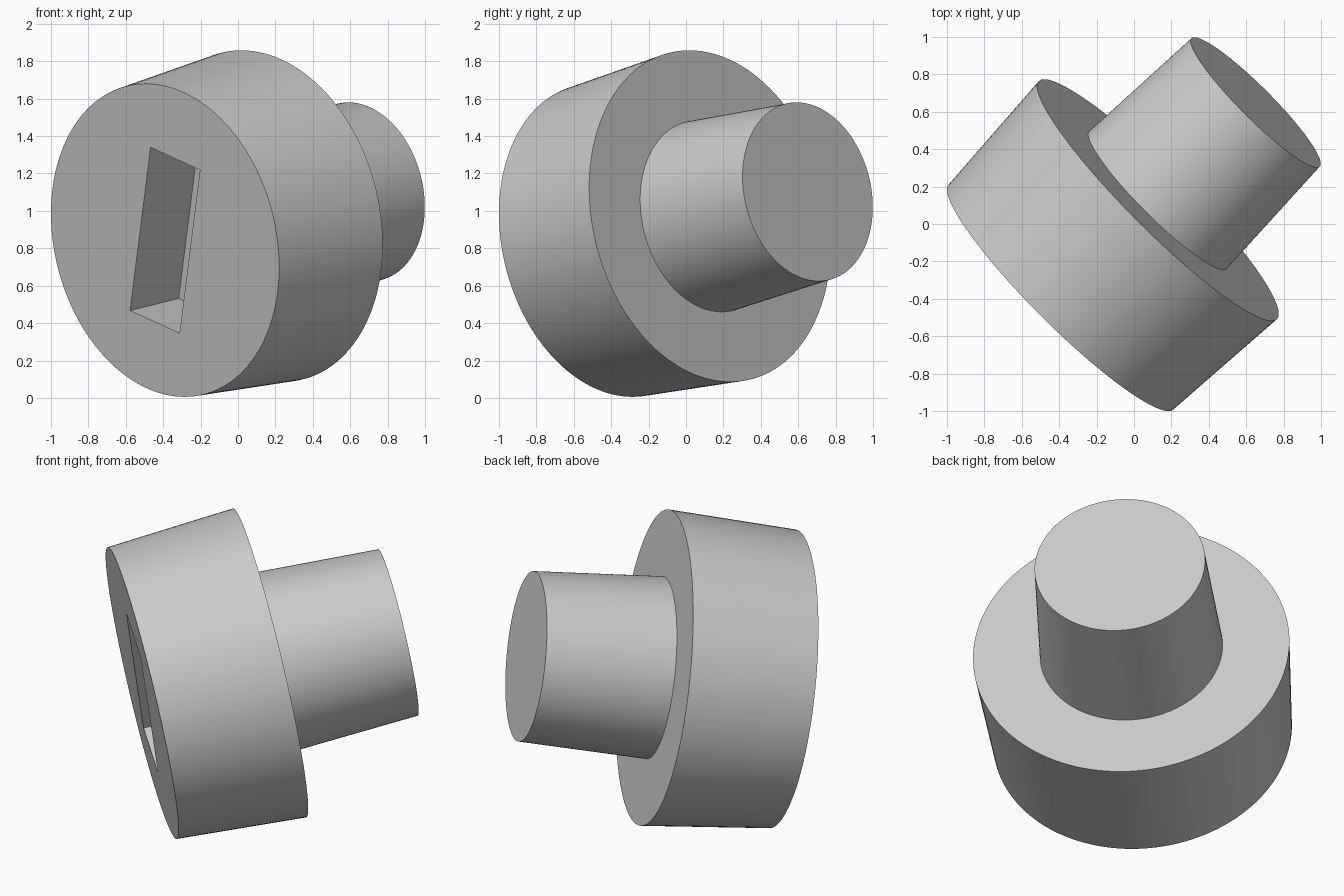
import bpy, bmesh
from math import radians, cos, sin, tau
from mathutils import Matrix, Vector

old = bpy.data.objects.get("Cube")
if old:
    bpy.data.objects.remove(old, do_unlink=True)

grey = bpy.data.materials.new("plain grey")
grey.use_nodes = True
colour = (0.6, 0.6, 0.6, 1)
grey.diffuse_color = colour
grey.node_tree.nodes["Principled BSDF"].inputs["Base Color"].default_value = colour

# Local z runs along the knob's axis: towards the back corner, tipped up
TILT = radians(10)
axis = Vector((cos(TILT), cos(TILT), 2 ** 0.5 * sin(TILT))).normalized()
side = Vector((1, -1, 0)).normalized()
pose = Matrix((side, axis.cross(side), axis)).transposed().to_4x4()
pose.translation = (-0.39, -0.39, 0.843)


def add_object(name, bm):
    mesh = bpy.data.meshes.new(name)
    bmesh.ops.recalc_face_normals(bm, faces=bm.faces)
    bm.to_mesh(mesh)
    bm.free()
    mesh.materials.append(grey)
    obj = bpy.data.objects.new(name, mesh)
    obj.matrix_world = pose
    bpy.context.collection.objects.link(obj)
    return obj


def lathe(name, profile, sides=128):
    bm = bmesh.new()
    rings = [[bm.verts.new((r * cos(tau * i / sides), r * sin(tau * i / sides), h))
              for i in range(sides)] for r, h in profile]
    for a, b in zip(rings, rings[1:]):
        for i in range(sides):
            j = (i + 1) % sides
            bm.faces.new((a[i], a[j], b[j], b[i]))
    bm.faces.new(rings[0])
    bm.faces.new(rings[-1])
    return add_object(name, bm)


# Knob: wide flaring head with a narrower tapering stem behind it
knob = lathe("knob", [(0.85, 0), (0.9, 0.744), (0.52, 0.744), (0.485, 1.494)])

# Slot: a slanted rectangular pocket, half as deep as the head
DEPTH = 0.373
bm = bmesh.new()
bmesh.ops.create_cube(bm, size=1, matrix=Matrix.Rotation(radians(19.2), 4, "Z")
                      @ Matrix.Diagonal((0.373, 0.938, 2 * DEPTH, 1)))
cutter = add_object("slot_cutter", bm)
cutter.hide_render = True

cut = knob.modifiers.new("slot", "BOOLEAN")
cut.operation = "DIFFERENCE"
cut.solver = "EXACT"
cut.object = cutter
bpy.context.view_layer.objects.active = knob
knob.select_set(True)
bpy.ops.object.modifier_apply(modifier=cut.name)
bpy.data.objects.remove(cutter, do_unlink=True)
bpy.ops.object.shade_smooth_by_angle(angle=radians(30))
